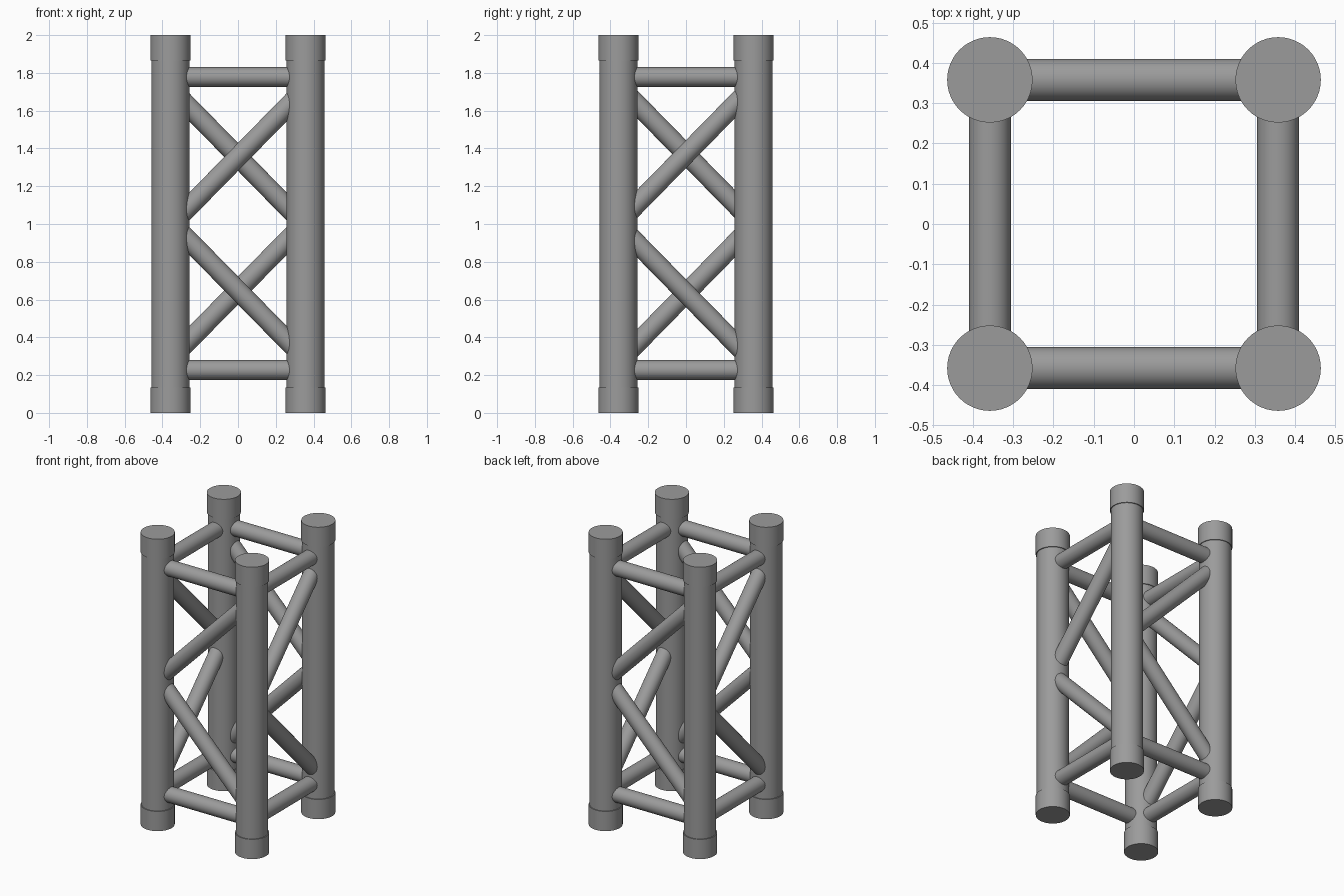
import bpy
from mathutils import Vector, Matrix

if "Cube" in bpy.data.objects:
    bpy.data.objects.remove(bpy.data.objects["Cube"], do_unlink=True)

metal = bpy.data.materials.new("grey metal")
metal.use_nodes = True
GREY = (0.33, 0.33, 0.33, 1)
metal.diffuse_color = GREY
metal.node_tree.nodes["Principled BSDF"].inputs["Base Color"].default_value = GREY

CHORD = 0.358        # distance of the upright axes from the centre
CHORD_R = 0.1
COLLAR_R = 0.106
COLLAR_H = 0.135
BRACE_R = 0.052


def tube(name, start, end, radius):
    """Smooth capped cylinder between two points."""
    start, end = Vector(start), Vector(end)
    axis = end - start
    bpy.ops.mesh.primitive_cylinder_add(
        vertices=48, radius=radius, depth=axis.length,
        location=(start + end) / 2,
        rotation=axis.to_track_quat('Z', 'Y').to_euler())
    obj = bpy.context.object
    obj.name = name
    obj.data.materials.append(metal)
    bpy.ops.object.shade_smooth_by_angle()
    return obj


# Four uprights with a wider collar at each end
for side, x in (("left", CHORD), ("right", -CHORD)):
    for face, y in (("front", -CHORD), ("back", CHORD)):
        name = f"{face}_{side}"
        tube(name + "_upright", (x, y, 0.1), (x, y, 1.9), CHORD_R)
        tube(name + "_bottom_collar", (x, y, 0), (x, y, COLLAR_H), COLLAR_R)
        tube(name + "_top_collar", (x, y, 2 - COLLAR_H), (x, y, 2), COLLAR_R)

# Each face: two level rails and two opposed diagonals
RISE = 0.365         # half the height change of a diagonal between axes
for i, face in enumerate(("front", "left", "back", "right")):
    turn = Matrix.Rotation(i * 1.5707963, 3, 'Z')
    shift = 0.015 if i % 2 else 0
    upper, lower = 1.355 + shift, 0.648 - shift
    braces = {
        "bottom_rail": (0.227, 0.227),
        "top_rail": (1.778, 1.778),
        "upper_diagonal": (upper - RISE, upper + RISE),
        "lower_diagonal": (lower + RISE, lower - RISE),
    }
    for part, (z0, z1) in braces.items():
        tube(f"{face}_{part}",
             turn @ Vector((-CHORD, -CHORD, z0)),
             turn @ Vector((CHORD, -CHORD, z1)), BRACE_R)
